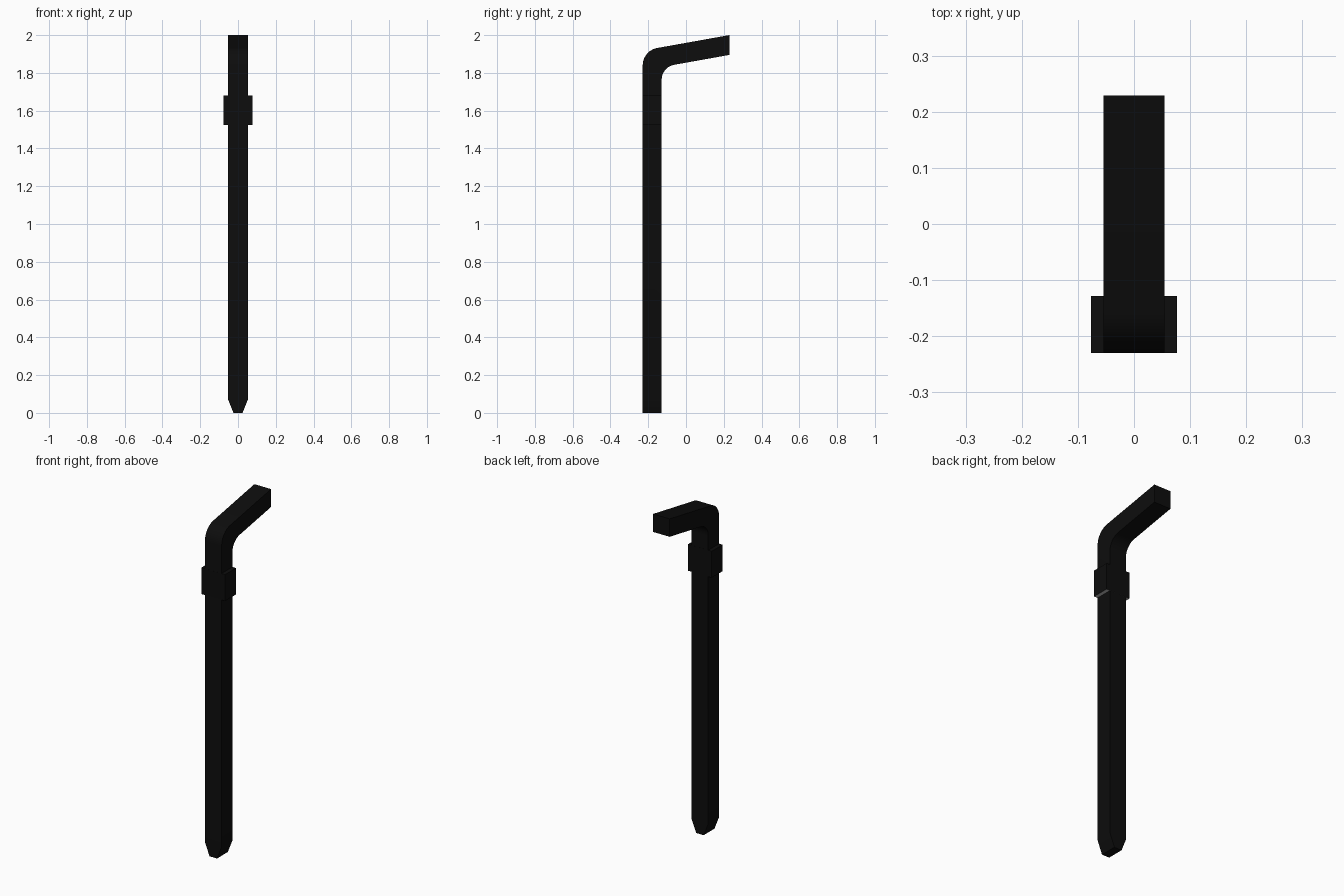
import bpy, bmesh
from mathutils import Vector
from mathutils.geometry import interpolate_bezier

if "Cube" in bpy.data.objects:
    bpy.data.objects.remove(bpy.data.objects["Cube"])


def material(name, rgb):
    m = bpy.data.materials.new(name)
    m.diffuse_color = (*rgb, 1)
    m.use_nodes = True
    m.node_tree.nodes["Principled BSDF"].inputs["Base Color"].default_value = m.diffuse_color
    return m


black = material("black_paint", (0.004, 0.004, 0.004))
grey = material("bare_grey", (0.5, 0.5, 0.5))


def finish(bm, name, mats):
    bmesh.ops.recalc_face_normals(bm, faces=bm.faces)
    me = bpy.data.meshes.new(name)
    bm.to_mesh(me)
    bm.free()
    ob = bpy.data.objects.new(name, me)
    bpy.context.collection.objects.link(ob)
    for m in mats:
        me.materials.append(m)
    return ob


def fillet(corner, before, after, size, n=7):
    """Rounded corner between two straight runs of the profile."""
    c, a, b = Vector(corner), Vector(before), Vector(after)
    p = c + (a - c).normalized() * size
    q = c + (b - c).normalized() * size
    return interpolate_bezier(p, p.lerp(c, 0.56), q.lerp(c, 0.56), q, n)


Y0, Y1, YE = -0.229, -0.129, 0.229      # back of post, front of post, arm end
HALF, TAPER_Z = 0.054, 0.075

# Bent bar: side profile (y, z) extruded across x
out_low, out_corner, out_end = (Y0, TAPER_Z), (Y0, 1.918), (YE, 2.0)
in_low, in_corner, in_end = (Y1, TAPER_Z), (Y1, 1.831), (YE, 1.895)
profile = [out_low, *fillet(out_corner, out_low, out_end, 0.075), out_end,
           in_end, *fillet(in_corner, in_end, in_low, 0.065), in_low]
bm = bmesh.new()
side = bm.faces.new([bm.verts.new((-HALF, p[0], p[1])) for p in profile])
ext = bmesh.ops.extrude_face_region(bm, geom=[side], use_keep_orig=True)
bmesh.ops.translate(bm, vec=(2 * HALF, 0, 0),
                    verts=[g for g in ext["geom"] if isinstance(g, bmesh.types.BMVert)])

# Chisel tip: pull the lowest face down and narrow it
foot = min(bm.faces, key=lambda f: max(v.co.z for v in f.verts))
tip = bmesh.ops.extrude_discrete_faces(bm, faces=[foot])["faces"][0]
for v in tip.verts:
    v.co.z = 0
    v.co.x *= 0.45
bmesh.ops.remove_doubles(bm, verts=bm.verts, dist=1e-5)
bar = finish(bm, "bent_bar", [black])
bpy.context.view_layer.objects.active = bar
bar.select_set(True)
bpy.ops.object.shade_smooth_by_angle(angle=0.5)

# Collar block, flush with the front and back of the post
bm = bmesh.new()
bmesh.ops.create_cube(bm, size=1)
bmesh.ops.scale(bm, vec=(0.154, Y1 - Y0 + 0.001, 0.155), verts=bm.verts)
bmesh.ops.translate(bm, vec=(0, (Y0 + Y1) / 2, 1.602), verts=bm.verts)
bm.normal_update()
for f in bm.faces:
    f.material_index = 1 if f.normal.z < -0.5 else 0
finish(bm, "collar", [black, grey])
